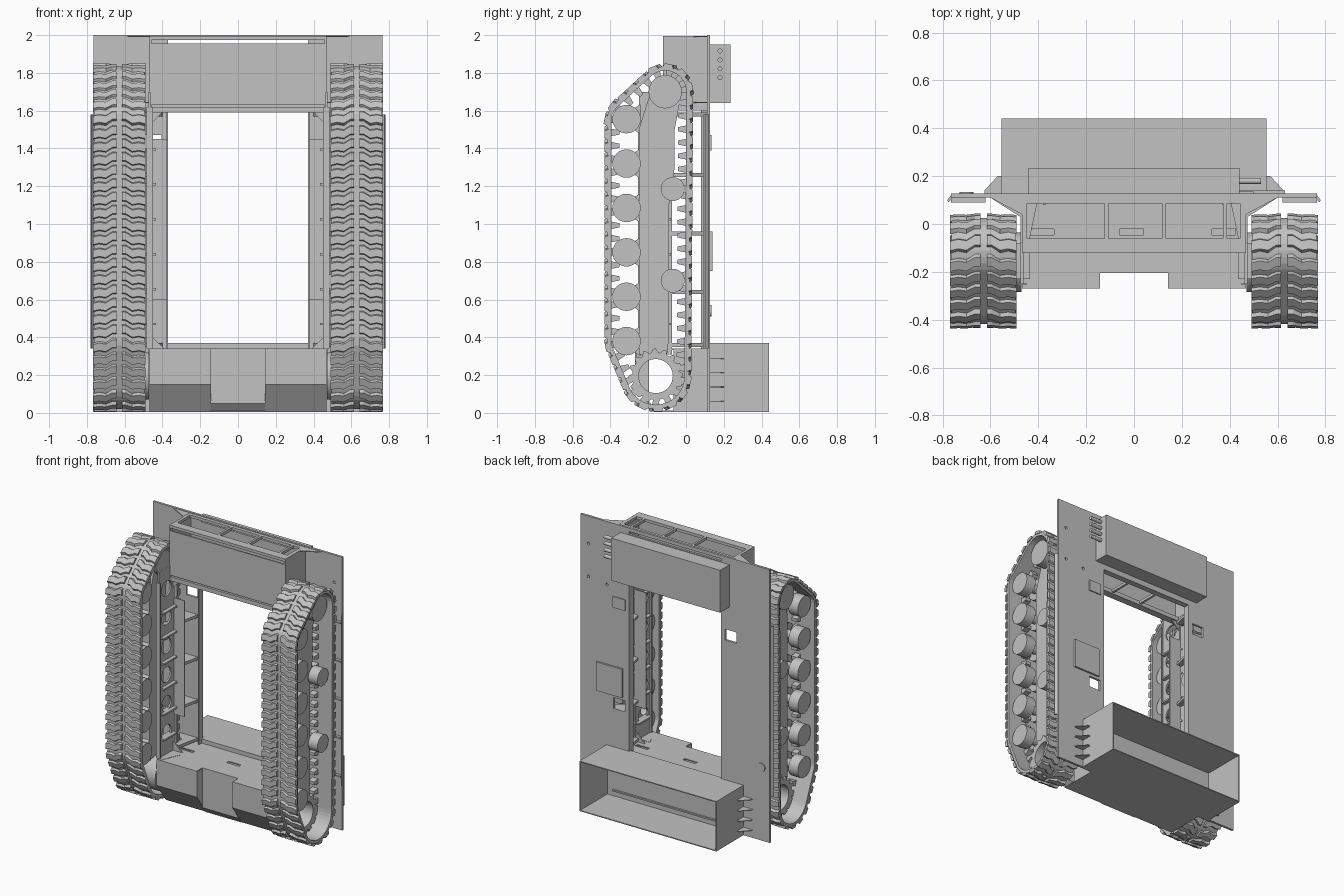
import bpy, bmesh, math
from mathutils import Vector, geometry

cube = bpy.data.objects.get("Cube")
if cube:
    bpy.data.objects.remove(cube, do_unlink=True)

grey = bpy.data.materials.new("steel grey")
grey.use_nodes = True
COLOUR = (0.54, 0.54, 0.54, 1)
grey.diffuse_color = COLOUR
grey.node_tree.nodes["Principled BSDF"].inputs["Base Color"].default_value = COLOUR


def finish(name, bm, smooth=False):
    bmesh.ops.recalc_face_normals(bm, faces=bm.faces[:])
    me = bpy.data.meshes.new(name)
    bm.to_mesh(me)
    bm.free()
    me.materials.append(grey)
    ob = bpy.data.objects.new(name, me)
    bpy.context.collection.objects.link(ob)
    if smooth:
        bpy.ops.object.select_all(action='DESELECT')
        ob.select_set(True)
        bpy.context.view_layer.objects.active = ob
        bpy.ops.object.shade_smooth_by_angle(angle=math.radians(35))
    return ob


def prism(name, pts, lo, hi, axis=0, smooth=False):
    """Extrude a 2D outline along an axis (0: outline in yz, 1: in xz, 2: in xy)."""
    def place(p, d):
        v = list(p)
        v.insert(axis, d)
        return v
    bm = bmesh.new()
    a = [bm.verts.new(place(p, lo)) for p in pts]
    b = [bm.verts.new(place(p, hi)) for p in pts]
    bm.faces.new(a)
    bm.faces.new(b[::-1])
    for i in range(len(a)):
        j = (i + 1) % len(a)
        bm.faces.new((a[i], a[j], b[j], b[i]))
    return finish(name, bm, smooth)


def box(name, x0, x1, y0, y1, z0, z1):
    return prism(name, [(y0, z0), (y1, z0), (y1, z1), (y0, z1)], min(x0, x1), max(x0, x1))


def circle(c, r, n=32):
    return [(c[0] + r * math.cos(math.tau * i / n), c[1] + r * math.sin(math.tau * i / n)) for i in range(n)]


def disc(name, c, r, lo, hi, axis=0):
    return prism(name, circle(c, r), lo, hi, axis, True)


def ring(name, c, inner, outer, x0, x1, tooth=0.0):
    n = 64
    ins = circle(c, inner, n)
    outs = [circle(c, outer + (tooth if i % 4 < 2 else 0), n)[i] for i in range(n)]
    bm = bmesh.new()
    loops = [[bm.verts.new((x, *p)) for p in pts] for x, pts in ((x0, ins), (x0, outs), (x1, outs), (x1, ins))]
    for a, b in zip(loops, loops[1:] + loops[:1]):
        for i in range(n):
            j = (i + 1) % n
            bm.faces.new((a[i], a[j], b[j], b[i]))
    return finish(name, bm)


def cut(target, cutters):
    for c in cutters:
        c.hide_render = True
        m = target.modifiers.new("cut", 'BOOLEAN')
        m.operation, m.solver, m.object = 'DIFFERENCE', 'EXACT', c
        bpy.context.view_layer.objects.active = target
        bpy.ops.object.modifier_apply(modifier=m.name)
        bpy.data.objects.remove(c, do_unlink=True)


# Large back plate with central opening, slot and access holes
plate = box("back_plate", -0.765, 0.765, 0.11, 0.127, 0.005, 2.0)
holes = [box("opening", -0.37, 0.37, 0, 0.3, 0.37, 1.6),
         box("slot", -0.37, 0.37, 0, 0.3, 1.955, 1.975)]
holes += [box("square_hole", x - 0.045, x + 0.045, 0, 0.3, z - 0.04, z + 0.04)
          for x, z in ((-0.45, 1.43), (0.45, 0.69))]
holes += [disc("round_hole", (x, z), 0.01, 0, 0.3, 1) for x, z in ((0.7, 1.8), (0.7, 1.56), (0.55, 1.54))]
cut(plate, holes)
box("access_panel", 0.42, 0.63, 0.127, 0.14, 0.75, 0.96)
box("vent_cover", 0.4, 0.5, 0.127, 0.135, 1.39, 1.47)
disc("round_cap", (-0.7, 0.54), 0.03, 0.127, 0.134, 1)

# Upper rear box with pipes
box("upper_box", -0.44, 0.44, 0.127, 0.235, 1.64, 1.95)
for i in range(4):
    disc("pipe", (0.18, 1.775 + i * 0.047), 0.013, 0.44, 0.53)

# Lower rear bin, open at the back
box("bin_top", -0.553, 0.553, 0.127, 0.44, 0.363, 0.37)
box("bin_floor", -0.553, 0.553, 0.127, 0.44, 0.005, 0.012)
box("bin_lip", -0.5, 0.5, 0.127, 0.14, 0.05, 0.06)
for s in (-1, 1):
    box("bin_side", s * 0.546, s * 0.553, 0.127, 0.44, 0.005, 0.37)
    for i in range(4):
        z = 0.06 + i * 0.075
        prism("bin_gusset", [(s * 0.553, 0.127), (s * 0.625, 0.127), (s * 0.625, 0.14), (s * 0.57, 0.2), (s * 0.553, 0.2)],
              z, z + 0.004, 2)

# Upper hood: front plate and open ladder frames
box("hood_front", -0.468, 0.468, -0.122, -0.112, 1.63, 1.955)
box("hood_top_rail", -0.468, 0.468, -0.122, -0.06, 1.975, 1.995)
for z in (1.6, 1.975):
    box("ladder_rear_rail", -0.468, 0.468, 0.085, 0.11, z, z + 0.02)
    for x in (-0.455, -0.115, 0.125, 0.38, 0.45):
        box("ladder_rung", x - 0.008, x + 0.008, -0.112, 0.11, z, z + 0.02)
box("cross_beam", -0.468, 0.468, -0.122, -0.07, 1.59, 1.62)

# Lower housing shell with a recess in the middle
FRONT = [(-0.27, 0.335), (-0.27, 0.15), (-0.165, 0.005), (0.11, 0.005),
         (0.11, 0.012), (-0.16, 0.012), (-0.262, 0.152), (-0.262, 0.335)]
for s in (-1, 1):
    prism("housing_front", FRONT, min(s * 0.145, s * 0.468), max(s * 0.145, s * 0.468))
    box("housing_shelf", s * 0.145, s * 0.468, -0.27, -0.2, 0.333, 0.34)
    box("housing_side", s * 0.46, s * 0.468, -0.065, 0.11, 0.012, 0.333)
    prism("recess_wall", [(-0.27, 0.335), (-0.27, 0.15), (-0.2, 0.055), (-0.2, 0.335)],
          s * 0.145 - 0.003, s * 0.145 + 0.003)
box("recess_back", -0.145, 0.145, -0.205, -0.197, 0.05, 0.34)
box("recess_floor", -0.145, 0.145, -0.17, 0.11, 0.005, 0.012)
prism("recess_slope", [(-0.205, 0.05), (-0.165, 0.005), (-0.155, 0.005), (-0.195, 0.05)], -0.145, 0.145)
floor = box("inner_floor", -0.468, 0.468, -0.2, 0.11, 0.333, 0.34)
cut(floor, [box("floor_slot", x - 0.05, x + 0.05, -0.045, -0.02, 0.3, 0.4) for x in (-0.385, -0.01, 0.375)])

# Track path: hull around sprocket, rollers and idler in the yz plane
SPROCKET, IDLER = (-0.16, 0.195), (-0.11, 1.7)
ROLLERS = [(-0.315, 0.38 + i * 0.235) for i in range(6)]
RETURNS = [(-0.07, 0.7), (-0.07, 1.185)]
cloud = circle(SPROCKET, 0.152, 48) + circle(IDLER, 0.112, 48)
cloud += circle(ROLLERS[0], 0.08, 48) + circle(ROLLERS[-1], 0.08, 48)
hull = [Vector(cloud[i]) for i in geometry.convex_hull_2d([Vector(p) for p in cloud])]
if sum(a.x * b.y - b.x * a.y for a, b in zip(hull, hull[1:] + hull[:1])) < 0:
    hull.reverse()
LINKS = 56


def path_frames(count):
    edges = list(zip(hull, hull[1:] + hull[:1]))
    total = sum((b - a).length for a, b in edges)
    pts = []
    for i in range(count):
        d = total * i / count
        for a, b in edges:
            if d <= (b - a).length:
                break
            d -= (b - a).length
        pts.append(a + (b - a).normalized() * d)
    out = []
    for i, p in enumerate(pts):
        t = (pts[(i + 1) % count] - pts[i - 1]).normalized()
        out.append((p, t, Vector((t.y, -t.x))))
    return out


def loft(bm, loops, closed):
    rows = [[bm.verts.new(v) for v in loop] for loop in loops]
    pairs = list(zip(rows, rows[1:])) + ([(rows[-1], rows[0])] if closed else [])
    for a, b in pairs:
        for i in range(len(a)):
            j = (i + 1) % len(a)
            bm.faces.new((a[i], a[j], b[j], b[i]))
    if not closed:
        bm.faces.new(rows[0])
        bm.faces.new(rows[-1][::-1])


def lug(bm, frame, stations, base, top, h0, h1):
    p, t, n = frame
    loft(bm, [[(x, *(p + t * (off + u) + n * h)) for u, h in ((-base, h0), (base, h0), (top, h1), (-top, h1))]
              for x, off in stations], False)


def track(s):
    bm = bmesh.new()
    loft(bm, [[(s * x, *(p + n * h)) for x, h in ((0.495, 0), (0.762, 0), (0.762, 0.023), (0.495, 0.023))]
              for p, t, n in path_frames(LINKS * 3)], True)
    # Wavy tread pads on each side of the centre groove, guide teeth inside
    outer = [(0.642, -0.012), (0.665, -0.012), (0.7, 0.01), (0.735, 0.004), (0.768, 0.012)]
    inner = [(0.49, 0.012), (0.525, 0.004), (0.56, 0.01), (0.595, -0.012), (0.614, -0.012)]
    for f in path_frames(LINKS):
        for st in (outer, inner):
            lug(bm, f, [(s * x, o) for x, o in st], 0.028, 0.02, 0.016, 0.036)
        lug(bm, f, [(s * 0.605, 0), (s * 0.65, 0)], 0.02, 0.011, 0.002, -0.042)
    finish("track_belt", bm)


FRAME = [(-0.25, 0.31), (-0.25, 1.5), (-0.2, 1.66), (-0.15, 1.74), (-0.05, 1.74), (-0.03, 1.66), (-0.06, 1.5),
         (-0.06, 1.3), (-0.09, 1.1), (-0.09, 0.4), (-0.1, 0.31)]
for s in (-1, 1):
    def span(a, b):
        return min(s * a, s * b), max(s * a, s * b)
    track(s)
    # Rollers in two halves on an axle, carried by brackets
    wheels = [("road_roller", c, 0.075) for c in ROLLERS] + [("return_roller", c, 0.063) for c in RETURNS]
    for name, c, r in wheels + [("idler", IDLER, 0.088)]:
        disc(name, c, r, *span(0.66, 0.735))
        disc(name, c, r, *span(0.525, 0.595))
        disc(name + "_axle", c, 0.03, *span(0.53, 0.7))
    for y, z in ROLLERS:
        prism("roller_bracket", [(y, z - 0.03), (-0.24, z - 0.08), (-0.24, z + 0.08), (y, z + 0.03)], *span(0.54, 0.6))
    prism("track_frame", FRAME, *span(0.54, 0.645))
    ring("sprocket", SPROCKET, 0.09, 0.125, *span(0.6, 0.655), 0.02)
    ring("drive_mount", SPROCKET, 0.09, 0.125, *span(0.47, 0.6))
    # Inner side wall with round lightening holes
    wall = box("side_wall", s * 0.462, s * 0.474, -0.25, -0.075, 0.31, 1.7)
    cut(wall, [disc("wall_hole", (-0.165, 0.5 + i * 0.21), 0.055, *span(0.4, 0.6)) for i in range(6)])
    box("wall_front_flange", s * 0.45, s * 0.485, -0.255, -0.247, 0.34, 1.62)
    box("wall_rear_flange", s * 0.375, s * 0.462, -0.08, -0.074, 0.6, 1.45)
    for i in range(6):
        z = 0.47 + i * 0.185
        box("wall_rib", s * 0.435, s * 0.49, -0.23, -0.08, z - 0.006, z + 0.006)
    # Brackets tying the wall to the back plate, and the folded opening edge
    for z in (0.36, 0.64, 0.95, 1.26, 1.58):
        prism("tie_bracket", [(s * 0.44, -0.08), (s * 0.475, -0.08), (s * 0.475, 0.03), (s * 0.6, 0.11), (s * 0.4, 0.11)],
              z - 0.01, z + 0.01, 2)
    box("opening_edge", s * 0.37, s * 0.378, 0.08, 0.11, 0.34, 1.62)
    # Hood ends, corner gussets and folded plate edges
    box("hood_end", s * 0.458, s * 0.468, -0.122, 0.11, 1.6, 1.995)
    for z in (1.64, 1.99):
        prism("hood_gusset", [(s * 0.468, 0.04), (s * 0.6, 0.11), (s * 0.468, 0.11)], z, z + 0.006, 2)
    prism("floor_gusset", [(s * 0.462, -0.27), (s * 0.44, -0.27), (s * 0.375, -0.12), (s * 0.462, -0.12)], 0.334, 0.342, 2)
    for z, d in ((0.34, 0.07), (1.6, -0.07)):
        prism("corner_gusset", [(s * 0.462, z), (s * 0.39, z), (s * 0.462, z + d)], -0.09, -0.08, 1)
    prism("edge_flange", [(s * 0.76, 0.127), (s * 0.78, 0.1), (s * 0.775, 0.09), (s * 0.755, 0.115)], 0.34, 1.58, 2)
    for i in range(5):
        z = 0.4 + i * 0.28
        box("edge_rib", s * 0.62, s * 0.765, 0.09, 0.11, z, z + 0.01)
